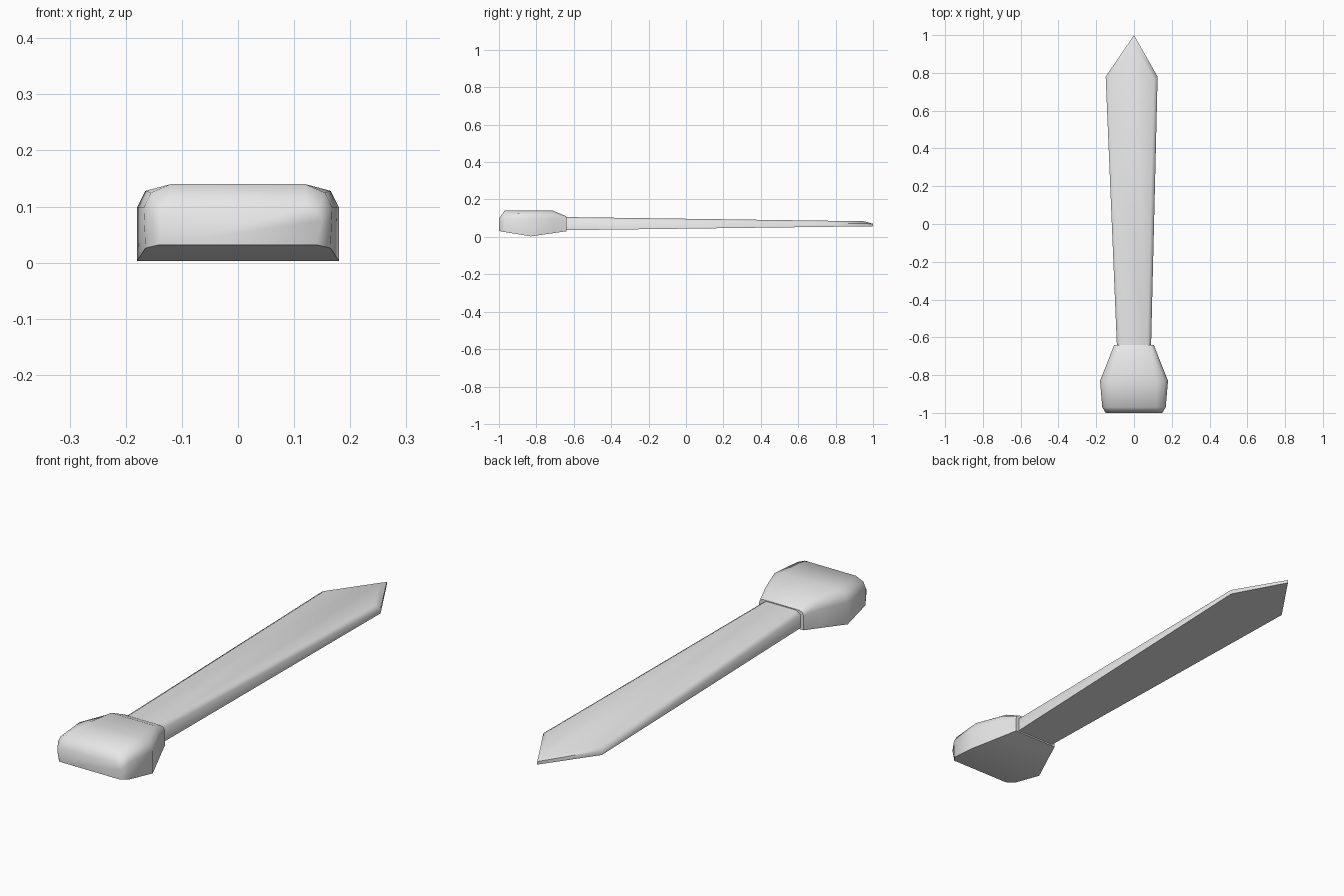
import bpy
import bmesh
import math

cube = bpy.data.objects.get("Cube")
if cube:
    bpy.data.objects.remove(cube, do_unlink=True)

grey = bpy.data.materials.new("light_grey_cloth")
grey.use_nodes = True
grey.diffuse_color = (0.8, 0.8, 0.8, 1)
grey.node_tree.nodes["Principled BSDF"].inputs["Base Color"].default_value = (0.8, 0.8, 0.8, 1)


def loft(name, rings, sharp_angle):
    """Skin closed rings of equal length and cap both ends."""
    bm = bmesh.new()
    loops = [[bm.verts.new(p) for p in ring] for ring in rings]
    for a, b in zip(loops, loops[1:]):
        for i in range(len(a)):
            j = (i + 1) % len(a)
            bm.faces.new((a[i], a[j], b[j], b[i]))
    bm.faces.new(loops[0])
    bm.faces.new(loops[-1])
    bmesh.ops.recalc_face_normals(bm, faces=bm.faces)
    mesh = bpy.data.meshes.new(name)
    bm.to_mesh(mesh)
    bm.free()
    mesh.materials.append(grey)
    obj = bpy.data.objects.new(name, mesh)
    bpy.context.collection.objects.link(obj)
    bpy.ops.object.select_all(action="DESELECT")
    obj.select_set(True)
    bpy.context.view_layer.objects.active = obj
    bpy.ops.object.shade_smooth_by_angle(angle=math.radians(sharp_angle))
    return obj


# Knot: half sections (x, z) from the bottom edge to the top, mirrored across x
sections = [
    (-1.00, [(0.14, 0.032), (0.15, 0.075), (0.14, 0.092), (0.12, 0.098)]),
    (-0.97, [(0.165, 0.026), (0.168, 0.098), (0.155, 0.125), (0.12, 0.14)]),
    (-0.83, [(0.18, 0.003), (0.18, 0.098), (0.165, 0.128), (0.12, 0.14)]),
    (-0.71, [(0.132, 0.02), (0.132, 0.098), (0.123, 0.125), (0.10, 0.14)]),
    (-0.64, [(0.105, 0.03), (0.105, 0.09), (0.10, 0.104), (0.085, 0.11)]),
]
knot_rings = []
for y, half in sections:
    mirrored = [(-x, z) for x, z in reversed(half)]
    knot_rings.append([(x, y, z) for x, z in half + mirrored])
loft("knot", knot_rings, 60)


# Blade: flat back, thin side wall, and a softly bevelled front face
def lerp_z(y, start, end):
    return start + (end - start) * (y + 0.64) / 1.64


outline = [(-0.09, -0.66), (0.09, -0.66), (0.125, 0.78), (0, 1), (-0.15, 0.78)]
inset = [(-0.07, -0.66), (0.07, -0.66), (0.105, 0.765), (0, 0.955), (-0.13, 0.765)]
blade_rings = [
    [(x, y, lerp_z(y, 0.036, 0.057)) for x, y in outline],
    [(x, y, lerp_z(y, 0.093, 0.070)) for x, y in outline],
    [(x, y, lerp_z(y, 0.106, 0.083)) for x, y in inset],
]
loft("blade", blade_rings, 60)
